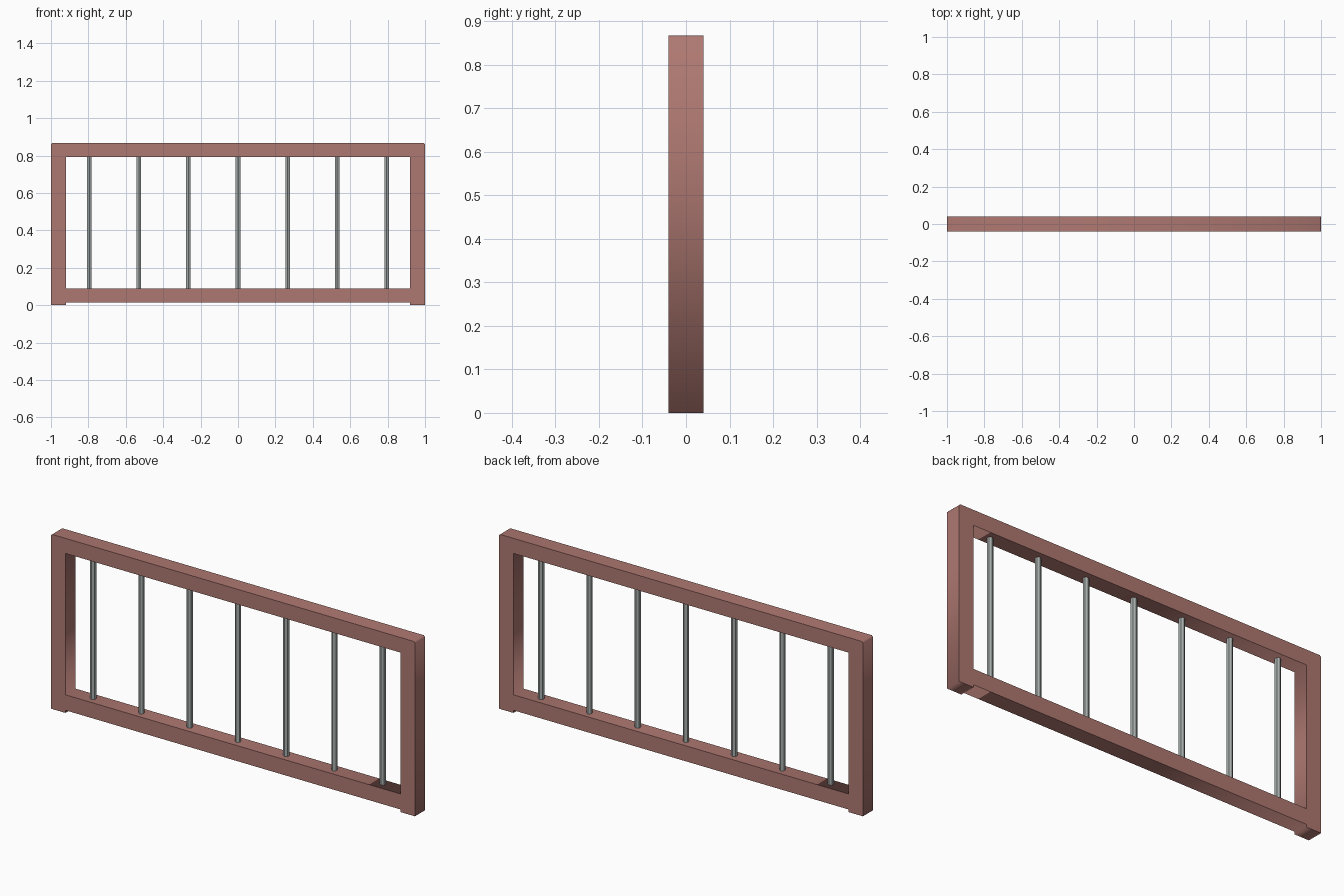
import bpy
import math

if "Cube" in bpy.data.objects:
    bpy.data.objects.remove(bpy.data.objects["Cube"])

W, H, D = 1.0, 0.867, 0.04      # half width, height, half depth
POST = 0.08                     # post width
RAIL_LOW, RAIL_BASE = 0.013, 0.09
RAIL_TOP = 0.792
CHAMFER = 0.007


def material(name, rgb):
    m = bpy.data.materials.new(name)
    m.diffuse_color = (*rgb, 1.0)
    m.use_nodes = True
    m.node_tree.nodes["Principled BSDF"].inputs["Base Color"].default_value = m.diffuse_color
    return m


brown = material("red_brown_paint", (0.43, 0.19, 0.167))
grey = material("grey_metal", (0.39, 0.43, 0.42))


def mirrored(half):
    """Close a right-hand half outline by mirroring it across x = 0."""
    return half + [(-x, z) for x, z in reversed(half)]


# Frame: outer outline with feet and clipped top corners, plus the opening
inner = W - POST
outlines = [
    mirrored([(inner, RAIL_LOW), (inner, 0), (W, 0),
              (W, H - CHAMFER), (W - CHAMFER, H)]),
    mirrored([(inner, RAIL_BASE), (inner, RAIL_TOP)]),
]
curve = bpy.data.curves.new("frame", 'CURVE')
curve.dimensions = '2D'
curve.fill_mode = 'BOTH'
curve.extrude = D
for pts in outlines:
    spline = curve.splines.new('POLY')
    spline.points.add(len(pts) - 1)
    for p, (x, z) in zip(spline.points, pts):
        p.co = (x, z, 0, 1)
    spline.use_cyclic_u = True
curve.materials.append(brown)
frame = bpy.data.objects.new("frame", curve)
frame.rotation_euler = (math.pi / 2, 0, 0)
bpy.context.collection.objects.link(frame)
bpy.context.view_layer.objects.active = frame
frame.select_set(True)
bpy.ops.object.convert(target='MESH')

# Bars: seven hexagonal rods between the rails
for i in range(7):
    bpy.ops.mesh.primitive_cylinder_add(
        vertices=6, radius=0.014, depth=RAIL_TOP - RAIL_BASE + 0.01,
        location=((i - 3) * 0.265, 0, (RAIL_TOP + RAIL_BASE) / 2))
    bar = bpy.context.object
    bar.name = f"bar_{i + 1}"
    bar.data.materials.append(grey)
